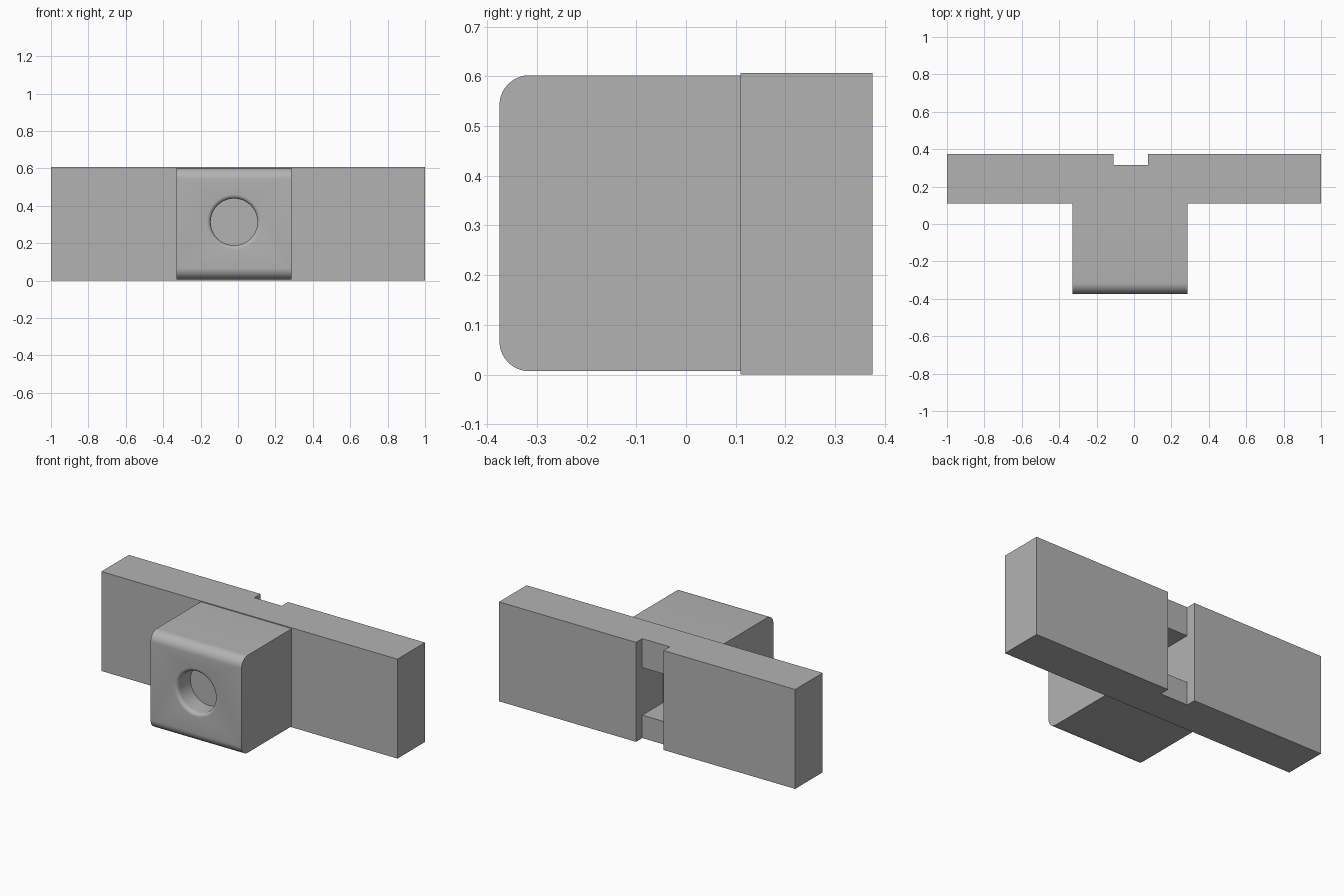
import bpy, bmesh
from math import sin, cos, pi, radians
from mathutils import Vector

old = bpy.data.objects.get("Cube")
if old:
    bpy.data.objects.remove(old, do_unlink=True)

grey = bpy.data.materials.new("mid_grey")
grey.use_nodes = True
grey.diffuse_color = (0.45, 0.45, 0.45, 1)
grey.node_tree.nodes["Principled BSDF"].inputs["Base Color"].default_value = (0.45, 0.45, 0.45, 1)


def to_object(name, bm):
    bmesh.ops.recalc_face_normals(bm, faces=bm.faces[:])
    mesh = bpy.data.meshes.new(name)
    bm.to_mesh(mesh)
    bm.free()
    mesh.materials.append(grey)
    obj = bpy.data.objects.new(name, mesh)
    bpy.context.collection.objects.link(obj)
    return obj


def box_mesh(low, high):
    low, high = Vector(low), Vector(high)
    bm = bmesh.new()
    bmesh.ops.create_cube(bm, size=1)
    bmesh.ops.scale(bm, vec=high - low, verts=bm.verts)
    bmesh.ops.translate(bm, vec=(low + high) / 2, verts=bm.verts)
    return bm


def cut(obj, cutter):
    bpy.context.view_layer.objects.active = obj
    mod = obj.modifiers.new("cut", "BOOLEAN")
    mod.operation = "DIFFERENCE"
    mod.solver = "EXACT"
    mod.object = cutter
    bpy.ops.object.modifier_apply(modifier=mod.name)
    bpy.data.objects.remove(cutter, do_unlink=True)


# Crossbar with a vertical groove and a deeper pocket in its back
crossbar = to_object("crossbar", box_mesh((-1, 0.11, 0), (1, 0.375, 0.607)))
cut(crossbar, to_object("groove_cutter", box_mesh((-0.11, 0.315, -0.1), (0.075, 0.5, 0.7))))
cut(crossbar, to_object("pocket_cutter", box_mesh((-0.11, 0.115, 0.14), (0.075, 0.4, 0.43))))

# Front block with rounded upper and lower front edges
front = -0.375
bm = box_mesh((-0.328, front, 0.007), (0.286, 0.112, 0.602))
edges = [e for e in bm.edges if all(abs(v.co.y - front) < 1e-4 for v in e.verts)
         and abs(e.verts[0].co.z - e.verts[1].co.z) < 1e-4]
bmesh.ops.bevel(bm, geom=edges, offset=0.06, segments=10, profile=0.5, affect="EDGES")
block = to_object("front_block", bm)

# Blind round hole with a rounded rim
radius, rim, floor = 0.125, 0.022, -0.25
profile = [(0, floor), (radius, floor)]
for i in range(7):
    a = i / 6 * pi / 2
    profile.append((radius + rim * (1 - cos(a)), front + rim * (1 - sin(a))))
profile += [(radius + rim, front - 0.05), (0, front - 0.05)]
bm = bmesh.new()
verts = [bm.verts.new((r - 0.021, y, 0.314)) for r, y in profile]
path = [bm.edges.new(pair) for pair in zip(verts, verts[1:])]
bmesh.ops.spin(bm, geom=verts + path, cent=(-0.021, 0, 0.314), axis=(0, 1, 0),
               angle=2 * pi, steps=64, use_merge=False)
bmesh.ops.remove_doubles(bm, verts=bm.verts[:], dist=1e-4)
cut(block, to_object("hole_cutter", bm))

# Smooth the rounded surfaces, keep the corners sharp
for obj in (crossbar, block):
    bpy.ops.object.select_all(action="DESELECT")
    obj.select_set(True)
    bpy.context.view_layer.objects.active = obj
    bpy.ops.object.shade_smooth_by_angle(angle=radians(30))
